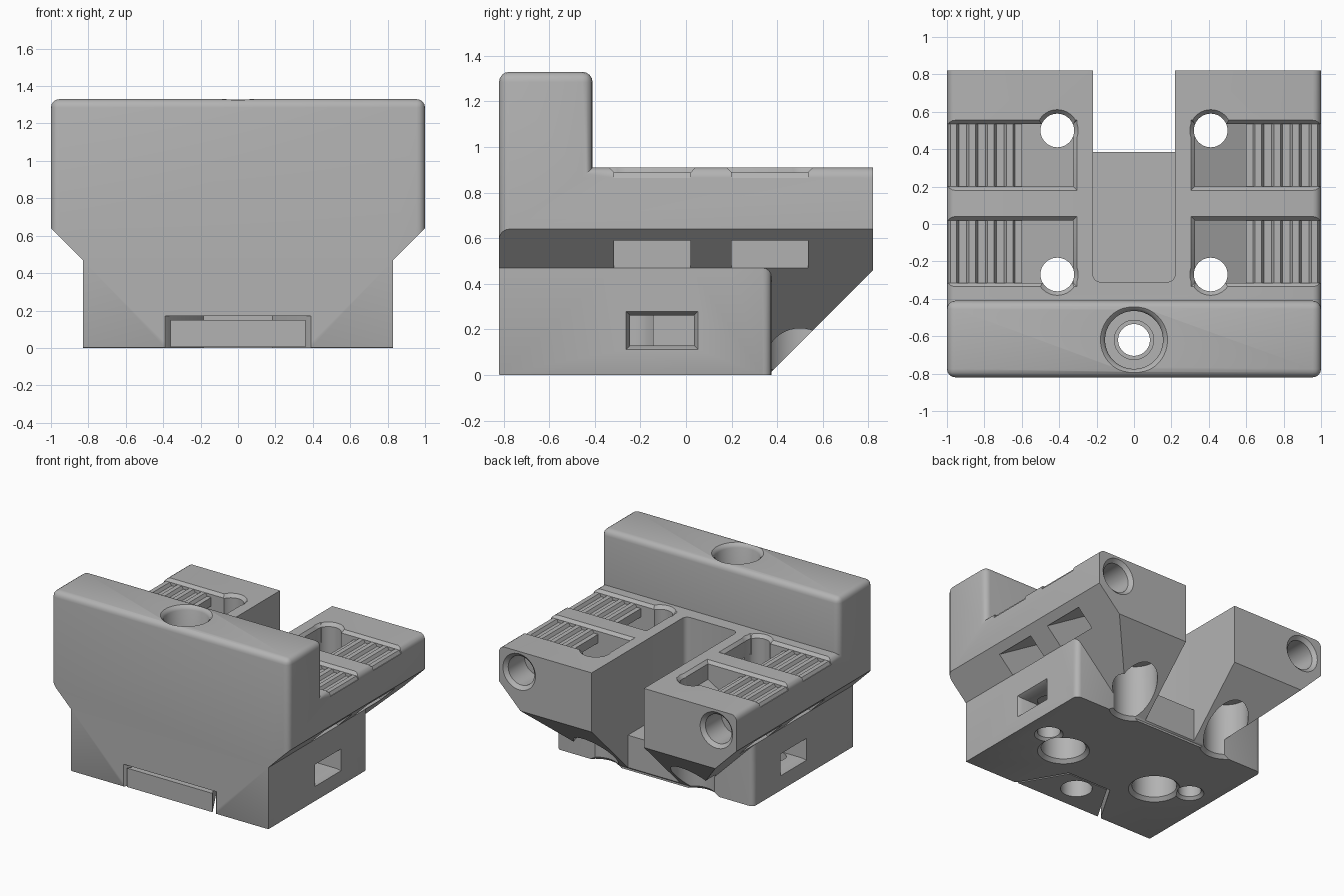
import bpy, bmesh, math
from mathutils import Vector, Matrix

if "Cube" in bpy.data.objects:
    bpy.data.objects.remove(bpy.data.objects["Cube"])

grey = bpy.data.materials.new("plain grey")
grey.use_nodes = True
grey.diffuse_color = (0.45, 0.45, 0.45, 1)
grey.node_tree.nodes["Principled BSDF"].inputs["Base Color"].default_value = (0.45, 0.45, 0.45, 1)


def finish(bm, name):
    bmesh.ops.recalc_face_normals(bm, faces=bm.faces)
    me = bpy.data.meshes.new(name)
    bm.to_mesh(me)
    bm.free()
    ob = bpy.data.objects.new(name, me)
    me.materials.append(grey)
    bpy.context.collection.objects.link(ob)
    return ob


def prism(points, axis, lo, hi):
    """Extrude a flat outline along an axis; the outline holds the other two coordinates."""
    bm = bmesh.new()

    def place(p, d):
        c = list(p)
        c.insert(axis, d)
        return bm.verts.new(c)
    a = [place(p, lo) for p in points]
    b = [place(p, hi) for p in points]
    bm.faces.new(a)
    bm.faces.new(b)
    for i in range(len(a)):
        j = (i + 1) % len(a)
        bm.faces.new((a[i], a[j], b[j], b[i]))
    bmesh.ops.recalc_face_normals(bm, faces=bm.faces)
    return bm


def box(lo, hi, axis=2, grow=0.0):
    """Box whose far end along the axis may widen, to cut a chamfered mouth."""
    bm = bmesh.new()
    bmesh.ops.create_cube(bm, size=1)
    for v in bm.verts:
        side = [1 if c > 0 else -1 for c in v.co]
        for i in range(3):
            v.co[i] = hi[i] if side[i] > 0 else lo[i]
            if i != axis and side[axis] > 0:
                v.co[i] += grow * side[i]
    return bm


def turned(profile, x, y, z=0.0, along_y=False):
    """Stack of radius/height pairs turned round a vertical or a y axis."""
    n, rings, bm = 40, [], bmesh.new()
    for r, h in profile:
        ring = []
        for k in range(n):
            t = 2 * math.pi * k / n
            a, b = r * math.cos(t), r * math.sin(t)
            ring.append(bm.verts.new((x + a, h, z + b) if along_y else (x + a, y + b, h)))
        rings.append(ring)
    for p, q in zip(rings, rings[1:]):
        for k in range(n):
            m = (k + 1) % n
            bm.faces.new((p[k], p[m], q[m], q[k]))
    bm.faces.new(rings[0])
    bm.faces.new(rings[-1])
    return bm


def round_edges(bm, width, test, segments=4):
    edges = [e for e in bm.edges if test(e.verts[0].co, e.verts[1].co)]
    bmesh.ops.bevel(bm, geom=edges, offset=width, segments=segments, profile=0.5,
                    affect='EDGES', clamp_overlap=True)


def mirrored(bm):
    other = bm.copy()
    bmesh.ops.transform(other, matrix=Matrix.Diagonal((-1, 1, 1, 1)), verts=other.verts)
    return [bm, other]


def combine(ob, tools, operation='DIFFERENCE'):
    for bm in tools:
        tool = finish(bm, "helper")
        tool.hide_render = True
        mod = ob.modifiers.new("cut", 'BOOLEAN')
        mod.operation, mod.solver, mod.object = operation, 'EXACT', tool
        bpy.context.view_layer.objects.active = ob
        bpy.ops.object.modifier_apply(modifier=mod.name)
        bpy.data.objects.remove(tool)


def near(a, b):
    return abs(a - b) < 1e-4


# Carriage: side outline with tall front wall, deck and sloped rear
side = [(-.82, 0), (.36, 0), (.82, .46), (.82, .91), (-.41, .91), (-.41, 1.33), (-.82, 1.33)]
bm = prism(side, 0, -1, 1)


def soft(a, b):
    if near(a.z, 1.33) and near(b.z, 1.33):
        return True
    if not near(a.x, b.x):
        return False
    return ((near(a.y, b.y) and a.y < -.4)
            or (near(a.z, .91) and near(b.z, .91)))


round_edges(bm, .045, soft)
body = finish(bm, "carriage_body")
# Flared underside
combine(body, mirrored(prism([(.36, 0), (.26, -.1), (1.2, -.1), (1.2, .64), (1.0, .64)], 1, -1, 1)))

# Lower block
bm = box((-.83, -.82, 0), (.83, .375, .47))
round_edges(bm, .04, lambda a, b: (a.y > .3 and b.y > .3 and max(a.z, b.z) > .4))
round_edges(bm, .015, lambda a, b: a.z < .01 and b.z < .01 and not (a.y > .3 and b.y > .3), 2)
combine(body, [bm], 'UNION')

# Centre slot between the arms
bm = box((-.22, -.31, .27), (.22, 1.0, 1.2))
round_edges(bm, .04, lambda a, b: near(a.x, b.x) and near(a.y, b.y) and a.y < 0)
combine(body, [bm, box((-.22, .385, -.2), (.22, 1.1, 1.1))])

# Strap pockets: toothed shelf outside, sloping channel running out below it
path = [(.325, 1), (.325, .77), (1.0, .368), (1.2, .44), (.6, .8), (.6, .865)]
for i in range(4):
    c = .665 + .1 * i
    path += [(c - .03, .865), (c - .012, .897), (c + .012, .897), (c + .03, .865)]
path += [(1.2, .865), (1.2, 1)]
for y0, y1 in ((-.315, .02), (.2, .535)):
    combine(body, mirrored(prism(path, 1, y0, y1)))
    combine(body, mirrored(box((.325, y0, .888), (1.2, y1, .914), 2, .024)))

# Vertical bolt holes with wide recesses from below
for y in (-.27, .5):
    combine(body, mirrored(turned([(.09, .3), (.09, .885), (.12, .92), (.12, 1.0)], .41, y)))
    combine(body, mirrored(turned([(.18, -.1), (.18, 0), (.155, .025), (.155, .42), (.09, .42), (.09, .5)], .41, y)))
# Small holes and the side windows that meet them
combine(body, mirrored(turned([(.1, -.1), (.1, 0), (.08, .02), (.08, .27)], .635, -.16)))
combine(body, mirrored(box((.5, -.245, .13), (.805, .035, .262))))
combine(body, mirrored(box((.8, -.245, .13), (.835, .035, .262), 0, .02)))
# Round recesses in the arm ends
combine(body, mirrored(turned([(.11, .6), (.11, .795), (.138, .821), (.138, .9)], .83, 0, .755, True)))
# Stepped hole down the front wall
combine(body, [turned([(.085, -.1), (.085, .6), (.105, .6), (.105, .62), (.155, .62),
                       (.155, 1.3), (.165, 1.318), (.182, 1.332), (.182, 1.4)], 0, -.62)])

# Wedge recess under the front wall, and the loose wedge inside it
wedge = [(.37, -.795), (.185, -.48), (-.185, -.48), (-.37, -.795)]
combine(body, [prism([(.4, -.83)] + wedge + [(-.4, -.83)], 2, -.1, .17)])
insert = finish(prism([(.36, -.82), (.17, -.495), (-.17, -.495), (-.36, -.82)], 2, .005, .148),
                "front_wedge")
combine(insert, [turned([(.11, -.1), (.11, .3)], 0, -.62)])

for ob in (body, insert):
    bpy.ops.object.select_all(action='DESELECT')
    ob.select_set(True)
    bpy.context.view_layer.objects.active = ob
    bpy.ops.object.shade_smooth_by_angle(angle=math.radians(32))
